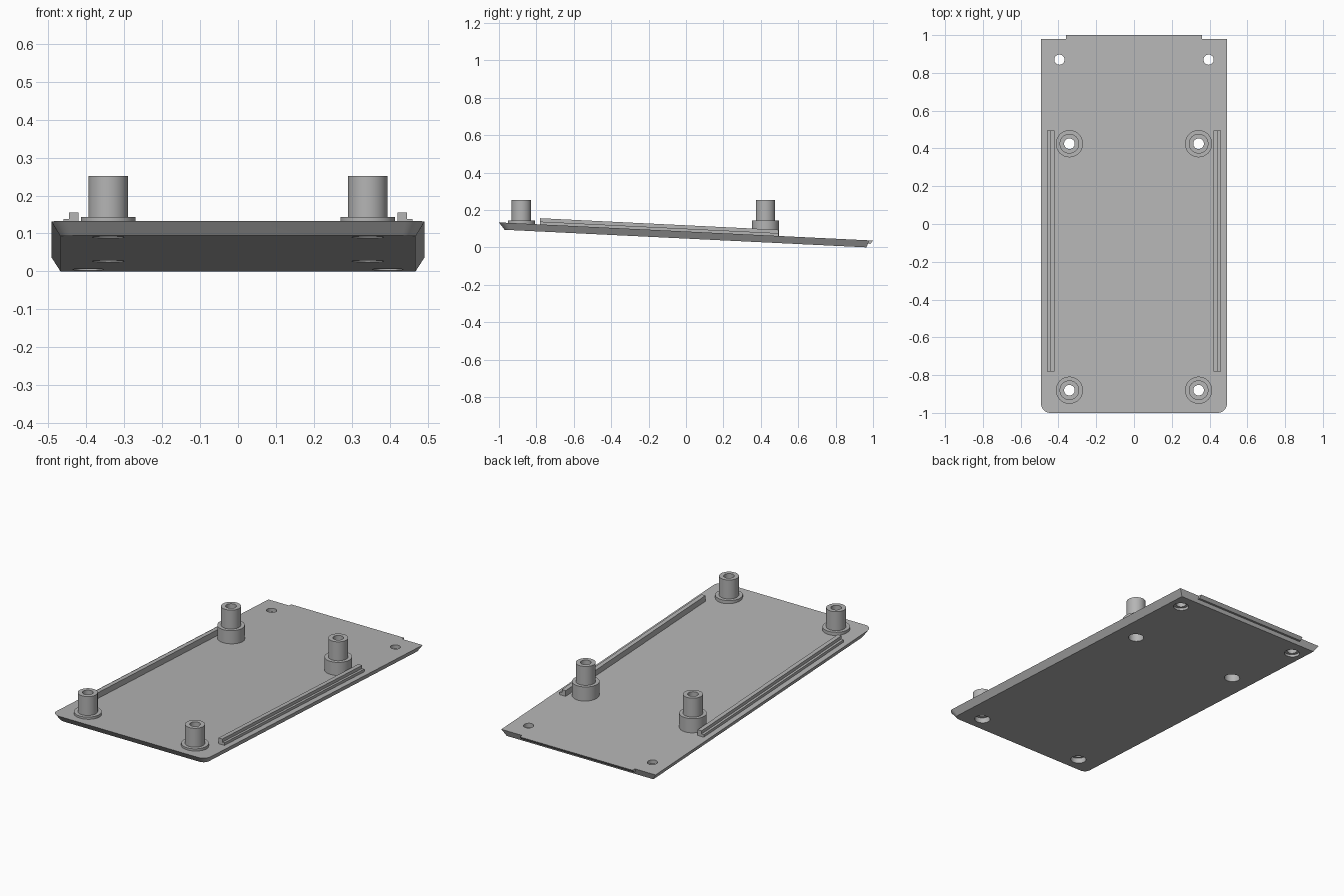
import bpy, bmesh, math

if "Cube" in bpy.data.objects:
    bpy.data.objects.remove(bpy.data.objects["Cube"], do_unlink=True)

SLOPE = -0.0485
TOP, BOTTOM = 0.085, 0.047      # plate surface heights at y = 0
SEG = 40
POST_X, FRONT_Y, BACK_Y = 0.342, -0.88, 0.425
SCREW_X, SCREW_Y = 0.395, 0.87

grey = bpy.data.materials.new("plastic_grey")
grey.use_nodes = True
grey.diffuse_color = (0.46, 0.46, 0.46, 1)
grey.node_tree.nodes["Principled BSDF"].inputs["Base Color"].default_value = grey.diffuse_color


def tilt(y, base):
    return base + SLOPE * y


def finish(name, bm):
    bmesh.ops.recalc_face_normals(bm, faces=bm.faces)
    mesh = bpy.data.meshes.new(name)
    bm.to_mesh(mesh)
    bm.free()
    mesh.materials.append(grey)
    shade(mesh)
    obj = bpy.data.objects.new(name, mesh)
    bpy.context.collection.objects.link(obj)
    return obj


def shade(mesh):
    for p in mesh.polygons:
        p.use_smooth = True
    mesh.set_sharp_from_angle(angle=math.radians(30))


def loft(name, first, second):
    """Closed solid between two outlines with matching points."""
    bm = bmesh.new()
    a = [bm.verts.new(p) for p in first]
    b = [bm.verts.new(p) for p in second]
    bm.faces.new(a)
    bm.faces.new(b)
    for i in range(len(a)):
        j = (i + 1) % len(a)
        bm.faces.new((a[i], a[j], b[j], b[i]))
    return finish(name, bm)


def lathe(name, profile, x, y):
    """Closed ring profile of (radius, z) turned about a vertical axis."""
    bm = bmesh.new()
    rings = []
    for k in range(SEG):
        t = 2 * math.pi * k / SEG
        rings.append([bm.verts.new((x + r * math.cos(t), y + r * math.sin(t), z))
                      for r, z in profile])
    n = len(profile)
    for k in range(SEG):
        a, b = rings[k], rings[(k + 1) % SEG]
        for i in range(n):
            j = (i + 1) % n
            bm.faces.new((a[i], a[j], b[j], b[i]))
    return finish(name, bm)


def disc(x, y, r, z):
    return [(x + r * math.cos(2 * math.pi * k / SEG),
             y + r * math.sin(2 * math.pi * k / SEG), z) for k in range(SEG)]


def outline(half_w, front, back, radius, base):
    """Plate outline with rounded front corners and square back corners."""
    pts = [(half_w, back), (-half_w, back)]
    for sx, start in ((-1, 180), (1, 270)):
        for k in range(9):
            t = math.radians(start + 90 * k / 8)
            pts.append((sx * (half_w - radius) + radius * math.cos(t),
                        front + radius + radius * math.sin(t)))
    return [(x, y, tilt(y, base)) for x, y in pts]


# Sloping base plate with undercut edges
plate = loft("base_plate",
             outline(0.468, -0.97, 0.965, 0.035, BOTTOM),
             outline(0.492, -1.0, 0.98, 0.05, TOP))

# Post recesses and stepped screw holes cut through the plate
cutters = []
for side in (-1, 1):
    holes = [(POST_X, FRONT_Y, 0.042, 0.3), (POST_X, BACK_Y, 0.042, 0.3),
             (SCREW_X, SCREW_Y, 0.042, 0.02), (SCREW_X, SCREW_Y, 0.027, 0.3)]
    for x, y, r, top in holes:
        cutter = loft("hole_cutter", disc(side * x, y, r, -0.1), disc(side * x, y, r, top))
        cutter.hide_render = True
        cutters.append(cutter)
        mod = plate.modifiers.new("hole", 'BOOLEAN')
        mod.operation = 'DIFFERENCE'
        mod.solver = 'EXACT'
        mod.object = cutter
bpy.context.view_layer.update()
evaluated = plate.evaluated_get(bpy.context.evaluated_depsgraph_get())
cut_mesh = bpy.data.meshes.new_from_object(evaluated)
plate.modifiers.clear()
plate.data = cut_mesh
shade(cut_mesh)
for cutter in cutters:
    bpy.data.objects.remove(cutter, do_unlink=True)


def bar(name, section, y0, y1):
    """Bar following the plate slope; section is (x, height above the top)."""
    return loft(name, *[[(x, y, tilt(y, TOP) + h) for x, h in section] for y in (y0, y1)])


# Thin locating lip along the back edge
lip = [(0.96, 0.0), (1.0, 0.0), (0.986, -0.018), (0.96, -0.018)]
loft("back_lip", *[[(x, y, tilt(y, TOP) + h) for y, h in lip] for x in (-0.36, 0.36)])

for side, word in ((-1, "right"), (1, "left")):
    # Stepped side rail
    rail = [(0.421, -0.01), (0.46, -0.01), (0.46, 0.015), (0.446, 0.015),
            (0.446, 0.033), (0.421, 0.033)]
    bar(word + "_rail", [(side * x, h) for x, h in rail], -0.78, 0.495)

    # Hollow mounting posts with wide collars
    for end, y in (("front", FRONT_Y), ("back", BACK_Y)):
        foot = tilt(y, (TOP + BOTTOM) / 2)
        profile = [(0.042, foot), (0.072, foot), (0.072, 0.143), (0.052, 0.143),
                   (0.052, 0.252), (0.028, 0.252), (0.028, 0.122), (0.042, 0.122)]
        lathe(f"{end}_{word}_post", profile, side * POST_X, y)
